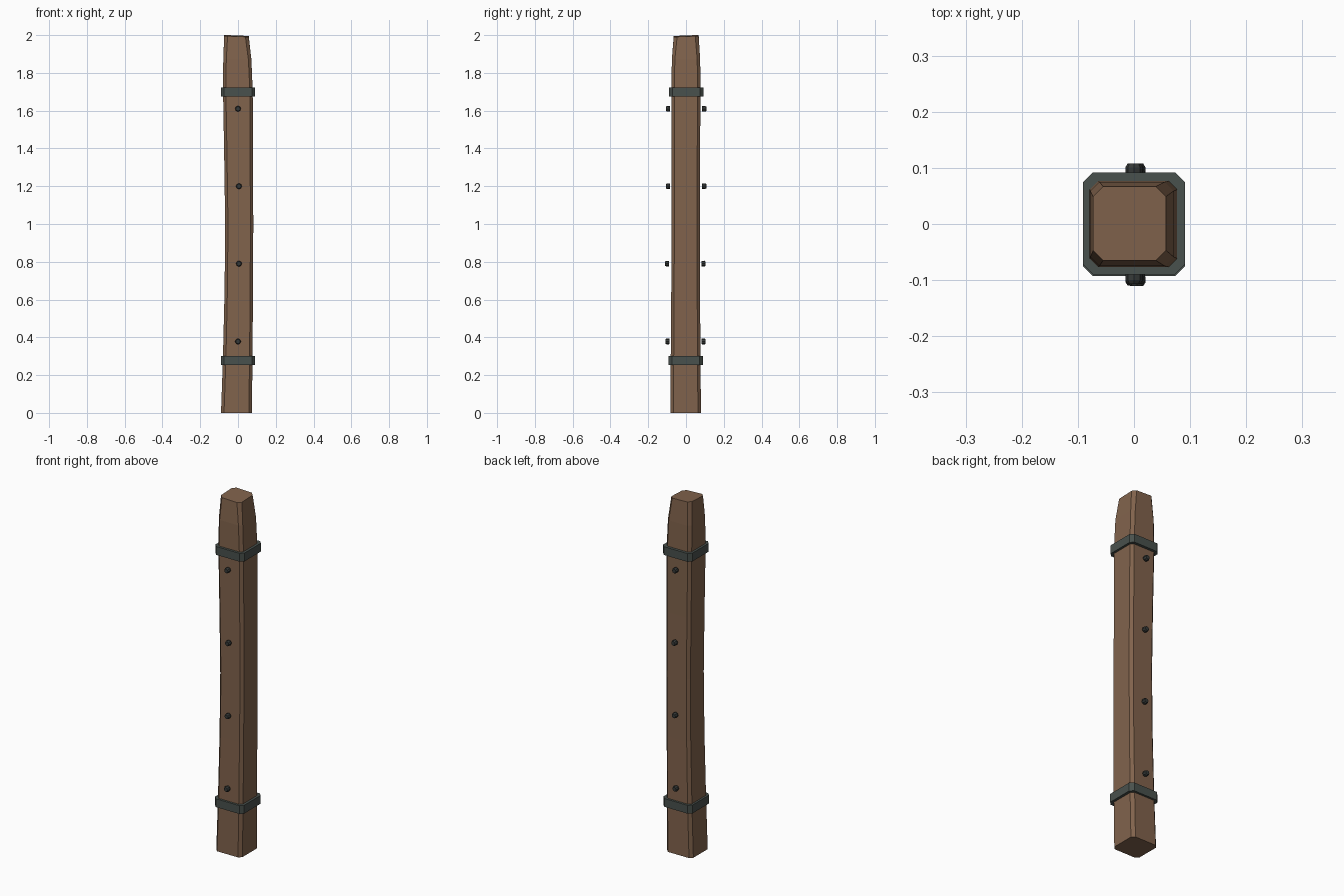
import bpy, bmesh, math
from mathutils import Matrix, Vector

cube = bpy.data.objects.get("Cube")
if cube:
    bpy.data.objects.remove(cube, do_unlink=True)


def material(name, color, rough):
    m = bpy.data.materials.new(name)
    m.use_nodes = True
    bsdf = m.node_tree.nodes["Principled BSDF"]
    bsdf.inputs["Base Color"].default_value = (*color, 1)
    bsdf.inputs["Roughness"].default_value = rough
    m.diffuse_color = (*color, 1)
    return m


wood = material("brown wood", (0.22, 0.125, 0.073), 0.9)
iron = material("grey iron", (0.066, 0.082, 0.074), 0.6)
dark_iron = material("dark iron", (0.036, 0.041, 0.039), 0.6)


def finish(bm, name, mat):
    bmesh.ops.recalc_face_normals(bm, faces=bm.faces)
    mesh = bpy.data.meshes.new(name)
    bm.to_mesh(mesh)
    bm.free()
    mesh.materials.append(mat)
    obj = bpy.data.objects.new(name, mesh)
    bpy.context.collection.objects.link(obj)
    return obj


def octagon(x0, x1, y0, y1, c):
    """Rectangle outline with cut corners."""
    return [(x0 + c, y0), (x1 - c, y0), (x1, y0 + c), (x1, y1 - c),
            (x1 - c, y1), (x0 + c, y1), (x0, y1 - c), (x0, y0 + c)]


def bridge(bm, a, b):
    for i in range(len(a)):
        j = (i + 1) % len(a)
        bm.faces.new((a[i], a[j], b[j], b[i]))


# Hewn post: height, left, right, front, back, corner cut
sections = [
    (0.00, -0.090, 0.073, -0.081, 0.079, 0.016),
    (0.28, -0.080, 0.077, -0.081, 0.077, 0.016),
    (0.65, -0.071, 0.079, -0.078, 0.074, 0.015),
    (1.00, -0.068, 0.081, -0.076, 0.073, 0.015),
    (1.35, -0.073, 0.079, -0.076, 0.074, 0.015),
    (1.70, -0.079, 0.078, -0.077, 0.077, 0.015),
    (1.87, -0.078, 0.071, -0.075, 0.075, 0.016),
    (1.99, -0.073, 0.057, -0.065, 0.067, 0.018),
]
bm = bmesh.new()
rings = [[bm.verts.new((x, y, s[0])) for x, y in octagon(*s[1:])] for s in sections]
for a, b in zip(rings, rings[1:]):
    bridge(bm, a, b)
bm.faces.new(rings[0])
bm.faces.new(rings[-1])
# Slightly tilted sawn top, highest at the back right corner
for v in rings[-1]:
    v.co.z += 0.04 * (v.co.y - v.co.x)
top = max(v.co.z for v in rings[-1])
for v in rings[-1]:
    v.co.z += 2.0 - top
finish(bm, "post", wood)


# Iron bands wrapped around the post
def band(name, z0, z1, shift):
    bm = bmesh.new()
    loops = []
    for inset, z in ((0, z0), (0, z1), (0.018, z1), (0.018, z0)):
        r = 0.091 - inset
        pts = octagon(-r, r, -r + shift, r + shift, 0.018)
        loops.append([bm.verts.new((x, y, z)) for x, y in pts])
    for i in range(4):
        bridge(bm, loops[i], loops[(i + 1) % 4])
    finish(bm, name, iron)


band("lower_band", 0.254, 0.301, -0.002)
band("upper_band", 1.676, 1.723, 0.001)


# Nail heads on the front and back
def nail(name, x, y, z, side):
    bm = bmesh.new()
    loops = []
    for r, d in ((0.0145, -0.011), (0.0155, 0.004), (0.0115, 0.0105)):
        loops.append([bm.verts.new((x + r * math.cos(math.tau * i / 8),
                                    y + side * d,
                                    z + r * math.sin(math.tau * i / 8)))
                      for i in range(8)])
    bridge(bm, loops[0], loops[1])
    bridge(bm, loops[1], loops[2])
    bm.faces.new(loops[0])
    bm.faces.new(loops[2])
    finish(bm, name, dark_iron)


for n, (x, z, shift) in enumerate([(0, 0.378, -0.003), (0.005, 0.79, -0.004),
                                   (0.005, 1.2, 0), (0, 1.61, 0)], 1):
    nail(f"front_nail_{n}", x, -0.096 + shift, z, -1)
    nail(f"back_nail_{n}", x, 0.097 + shift, z, 1)
